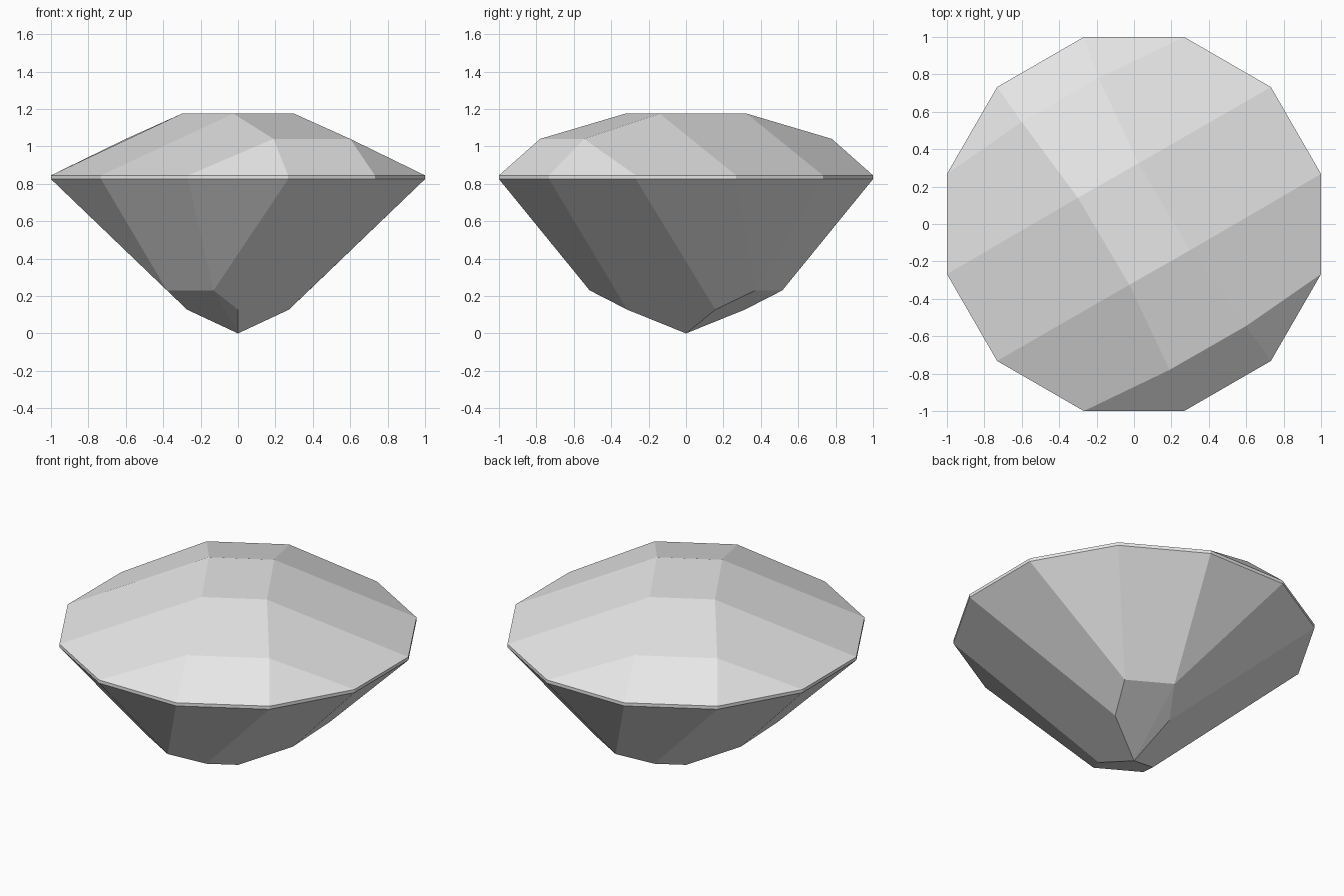
import bpy, bmesh, math
from mathutils import Vector

if "Cube" in bpy.data.objects:
    bpy.data.objects.remove(bpy.data.objects["Cube"], do_unlink=True)


def make_material(name, colour):
    mat = bpy.data.materials.new(name)
    mat.use_nodes = True
    mat.diffuse_color = colour
    mat.node_tree.nodes["Principled BSDF"].inputs["Base Color"].default_value = colour
    return mat


GIRDLE_LOW, GIRDLE_HIGH = 0.825, 0.845
girdle_radius = 1 / math.cos(math.radians(15))

# Half of the facet corners; the other half is a half turn about z
corners = [
    (0.30, -0.14, 1.175), (0.025, 0.325, 1.175),   # flat table
    (0.60, -0.545, 1.04), (0.19, -0.78, 1.04),     # crown steps
    (0.38, 0.37, 0.23), (0.13, 0.515, 0.23),       # pavilion break
    (0.272, 0.157, 0.127), (0, 0.314, 0.127),      # facets by the point
]

bm = bmesh.new()
bm.verts.new((0, 0, 0))
for x, y, z in corners:
    for turn in (1, -1):
        bm.verts.new((turn * x, turn * y, z))

# Twelve-sided girdle band
for i in range(12):
    a = math.radians(15 + 30 * i)
    for z in (GIRDLE_LOW, GIRDLE_HIGH):
        bm.verts.new((girdle_radius * math.cos(a), girdle_radius * math.sin(a), z))

# Wrap the corners in flat facets and merge the coplanar triangles
bmesh.ops.convex_hull(bm, input=bm.verts[:])
bmesh.ops.dissolve_limit(bm, angle_limit=math.radians(3),
                         verts=bm.verts[:], edges=bm.edges[:])
bmesh.ops.recalc_face_normals(bm, faces=bm.faces[:])

mesh = bpy.data.meshes.new("cut_gemstone")
bm.to_mesh(mesh)
bm.free()
mesh.materials.append(make_material("pale grey stone", (0.8, 0.8, 0.8, 1)))
gem = bpy.data.objects.new("cut_gemstone", mesh)
bpy.context.collection.objects.link(gem)
